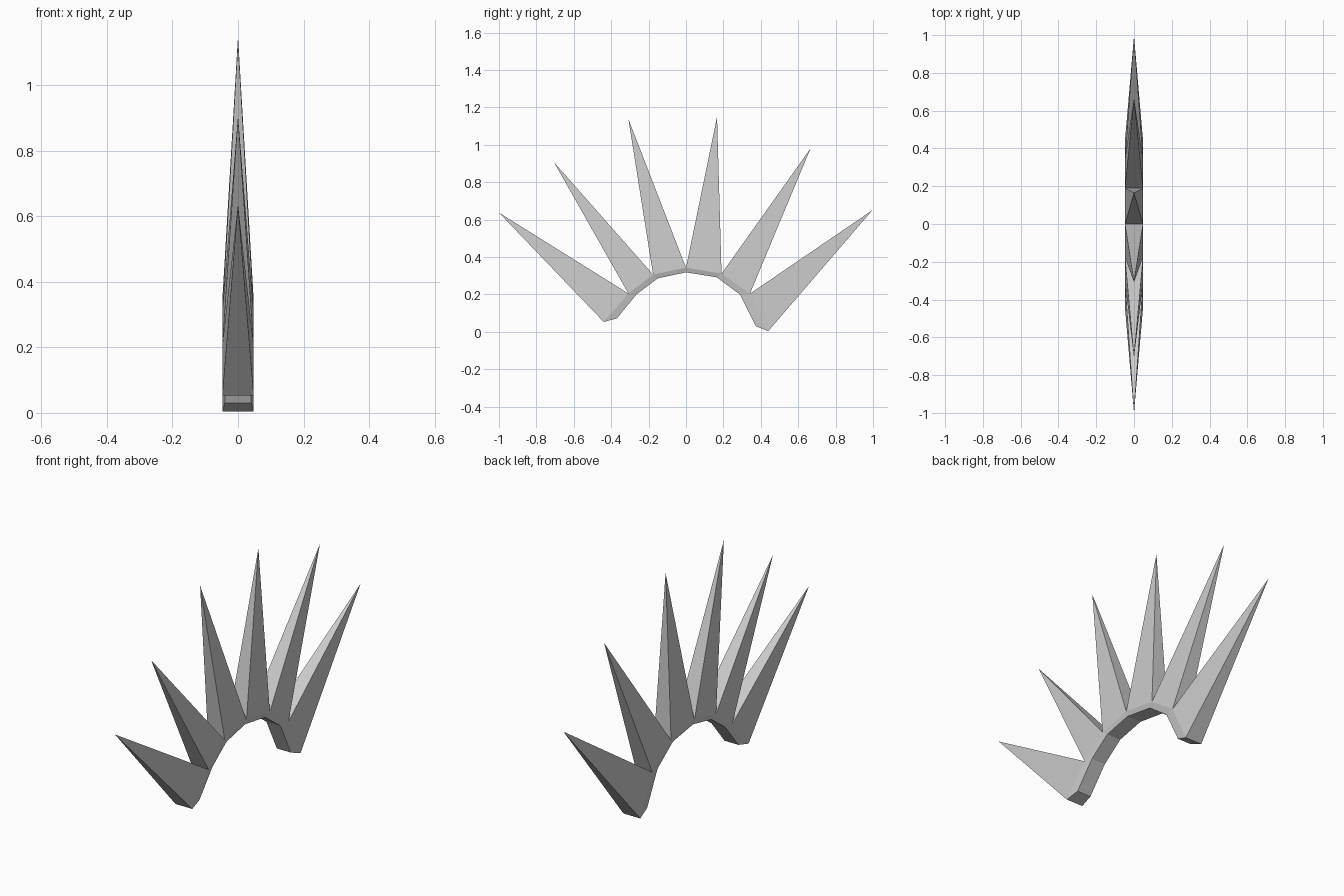
import bpy

if "Cube" in bpy.data.objects:
    bpy.data.objects.remove(bpy.data.objects["Cube"])

# Side profiles as (y, z)
OUTER = [(-0.44, 0.053), (-0.308, 0.205), (-0.176, 0.306), (0, 0.343),
         (0.19, 0.311), (0.342, 0.204), (0.44, 0.004)]
INNER = [(-0.37, 0.071), (-0.264, 0.201), (-0.15, 0.286), (0, 0.318),
         (0.163, 0.292), (0.288, 0.2), (0.373, 0.03)]
TIPS = [(-1.0, 0.637), (-0.706, 0.907), (-0.308, 1.138),
        (0.166, 1.15), (0.666, 0.981), (0.996, 0.65)]
W_OUT, W_IN = 0.048, 0.04


def make(name, verts, faces):
    mesh = bpy.data.meshes.new(name)
    mesh.from_pydata(verts, [], faces)
    obj = bpy.data.objects.new(name, mesh)
    bpy.context.collection.objects.link(obj)
    return obj


# Curved band: tapered channel under the spikes, closed at both ends
verts, faces = [], []
for (oy, oz), (iy, iz) in zip(OUTER, INNER):
    verts += [(-W_OUT, oy, oz), (W_OUT, oy, oz), (W_IN, iy, iz), (-W_IN, iy, iz)]
for i in range(len(OUTER) - 1):
    a, b = 4 * i, 4 * i + 4
    for k in (1, 2, 3):
        n = (k + 1) % 4
        faces.append((a + k, b + k, b + n, a + n))
last = 4 * (len(OUTER) - 1)
faces += [(0, 1, 2, 3), (last + 3, last + 2, last + 1, last)]
make("band", verts, faces)

# One four-sided spike on each band segment
for i, (ty, tz) in enumerate(TIPS):
    (ay, az), (by, bz) = OUTER[i], OUTER[i + 1]
    base = [(-W_OUT, ay, az), (W_OUT, ay, az), (W_OUT, by, bz), (-W_OUT, by, bz)]
    make(f"spike_{i + 1}", base + [(0, ty, tz)],
         [(k, (k + 1) % 4, 4) for k in range(4)])
